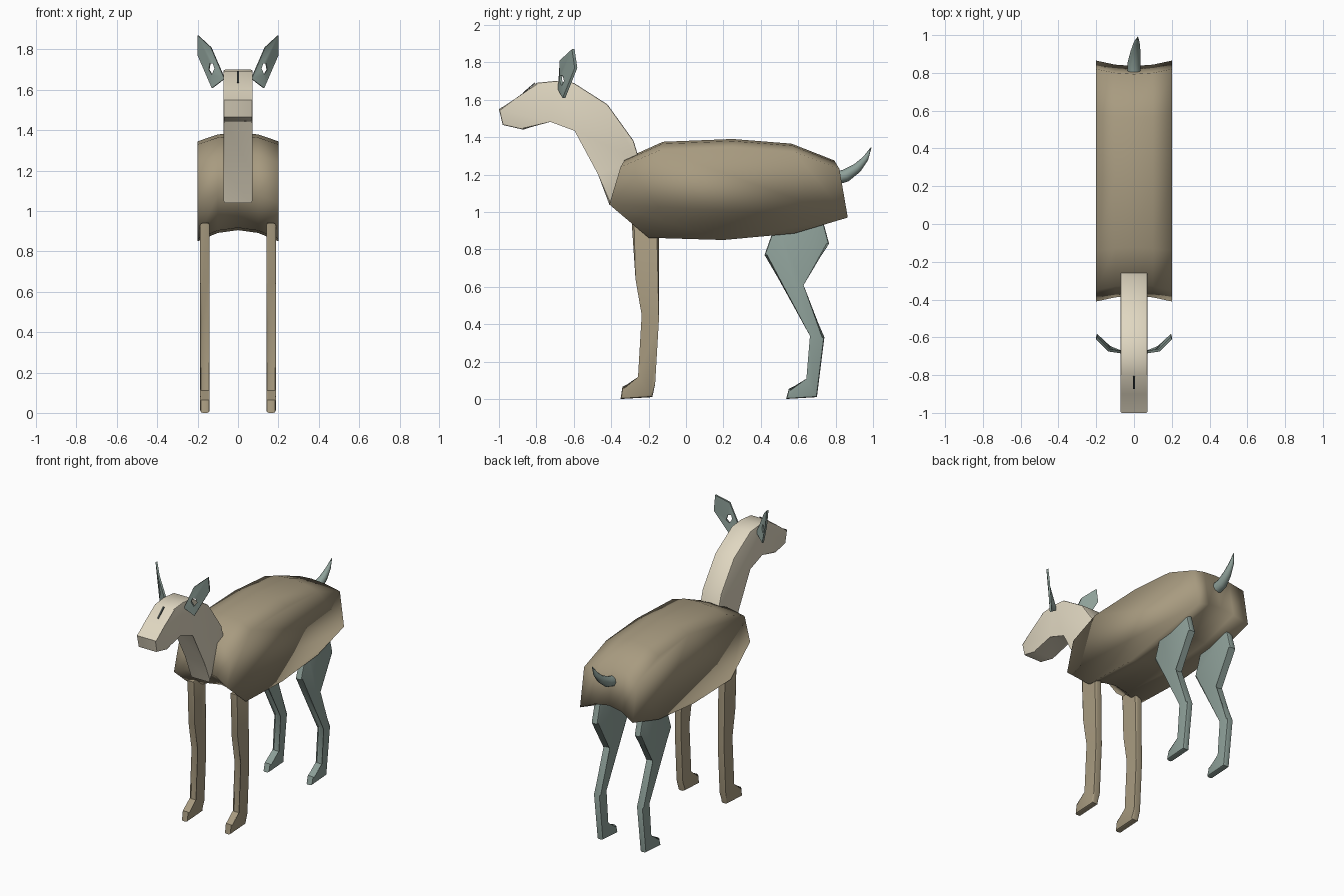
import bpy, bmesh, math
from mathutils import Vector

if "Cube" in bpy.data.objects:
    bpy.data.objects.remove(bpy.data.objects["Cube"])


def lin(c):
    c /= 255
    return c / 12.92 if c <= 0.04045 else ((c + 0.055) / 1.055) ** 2.4


def material(name, r, g, b):
    m = bpy.data.materials.new(name)
    m.diffuse_color = (lin(r), lin(g), lin(b), 1)
    m.use_nodes = True
    m.node_tree.nodes["Principled BSDF"].inputs["Base Color"].default_value = m.diffuse_color
    return m


BROWN = material("fur_brown", 168, 155, 128)
CREAM = material("fur_cream", 224, 215, 193)
GREY = material("grey_green", 142, 160, 153)
DARK = material("dark_grey", 60, 66, 64)


def finish(bm, name, mat, angle=40):
    bmesh.ops.recalc_face_normals(bm, faces=bm.faces[:])
    me = bpy.data.meshes.new(name)
    bm.to_mesh(me)
    bm.free()
    me.materials.append(mat)
    me.shade_smooth()
    if angle < 180:
        me.set_sharp_from_angle(angle=math.radians(angle))
    ob = bpy.data.objects.new(name, me)
    bpy.context.collection.objects.link(ob)
    return ob


def skin(bm, rings, caps=True):
    """Bridge closed rings of points, with n-gon caps."""
    vs = [[bm.verts.new(p) for p in r] for r in rings]
    n = len(vs[0])
    for a, b in zip(vs, vs[1:]):
        for i in range(n):
            j = (i + 1) % n
            bm.faces.new((a[i], a[j], b[j], b[i]))
    if caps:
        bm.faces.new(vs[0])
        bm.faces.new(vs[-1][::-1])
    return vs


def slab(name, profile, x0, x1, mat, bevel):
    """Extrude a (y, z) side profile between x0 and x1, rounding the rims."""
    bm = bmesh.new()
    skin(bm, [[(x, y, z) for y, z in profile] for x in (x0, x1)])
    rims = [e for e in bm.edges if abs(e.verts[0].co.x - e.verts[1].co.x) < 1e-5]
    bmesh.ops.bevel(bm, geom=rims, offset=bevel, segments=2, profile=0.5, affect='EDGES')
    return finish(bm, name, mat)


# Body: side profile swept across the width, middle raised and shortened
side = [(-0.41, 1.04), (-0.35, 1.24), (-0.14, 1.33), (0.25, 1.345), (0.58, 1.32), (0.82, 1.23),
        (0.865, 0.97), (0.58, 0.885), (0.2, 0.85), (-0.2, 0.862)]
rings = []
for x, k in ((-0.2, 0), (-0.1, 0.75), (0, 1), (0.1, 0.75), (0.2, 0)):
    rings.append([(x, 0.23 + (y - 0.23) * (1 - 0.045 * k), z + (0.045 if z > 1.1 else 0.055) * k)
                  for y, z in side])
bm = bmesh.new()
skin(bm, rings)
finish(bm, "body", BROWN, 180)

# Neck and head
head = [(-1.0, 1.55), (-0.98, 1.465), (-0.87, 1.44), (-0.725, 1.49), (-0.59, 1.44), (-0.47, 1.2),
        (-0.41, 1.04), (-0.25, 1.28), (-0.28, 1.38), (-0.42, 1.575), (-0.6, 1.69), (-0.7, 1.70),
        (-0.8, 1.69), (-0.9, 1.605)]
slab("neck_and_head", head, -0.072, 0.072, CREAM, 0.008)

# Slit on the forehead
slab("forehead_mark", [(-0.805, 1.689), (-0.87, 1.634), (-0.873, 1.637), (-0.808, 1.693)],
     -0.006, 0.006, DARK, 0.0005)

# Legs
front = [(-0.29, 0.94), (-0.27, 0.64), (-0.225, 0.45), (-0.245, 0.11), (-0.34, 0.065), (-0.35, 0.0),
         (-0.18, 0.01), (-0.165, 0.08), (-0.145, 0.42), (-0.145, 0.95)]
hind = [(0.48, 0.94), (0.42, 0.77), (0.675, 0.34), (0.655, 0.1), (0.55, 0.055), (0.535, 0.0),
        (0.70, 0.01), (0.74, 0.33), (0.615, 0.61), (0.765, 0.83), (0.73, 0.96), (0.64, 0.99)]
for s, tag in ((-1, "left"), (1, "right")):
    slab("front_leg_" + tag, front, s * 0.14, s * 0.187, BROWN, 0.012)
    slab("hind_leg_" + tag, hind, s * 0.14, s * 0.187, GREY, 0.012)

# Ears: thin curved leaves with a small opening
outer = [(0.068, -0.685, 1.655), (0.13, -0.66, 1.608), (0.2, -0.595, 1.77),
         (0.2, -0.61, 1.87), (0.135, -0.675, 1.81)]
inner = [(0.117, -0.677, 1.705), (0.13, -0.665, 1.675), (0.145, -0.652, 1.70),
         (0.14, -0.66, 1.73), (0.125, -0.675, 1.73)]
back = Vector((-0.004, 0.014, 0))
for s, tag in ((-1, "left"), (1, "right")):
    loops = [outer, inner, [Vector(p) + back for p in inner], [Vector(p) + back for p in outer]]
    bm = bmesh.new()
    vs = skin(bm, [[(s * p[0], p[1], p[2]) for p in r] for r in loops], caps=False)
    for i in range(5):
        j = (i + 1) % 5
        bm.faces.new((vs[3][i], vs[3][j], vs[0][j], vs[0][i]))
    finish(bm, "ear_" + tag, GREY, 50)

# Tail: tapering upturned tube
path = [(0.0, 0.80, 1.18, 0.036), (0.0, 0.855, 1.195, 0.034), (0.008, 0.915, 1.235, 0.026),
        (0.014, 0.96, 1.285, 0.016), (0.02, 0.99, 1.345, 0.002)]
rings = []
for i, (x, y, z, r) in enumerate(path):
    a, b = path[max(i - 1, 0)], path[min(i + 1, len(path) - 1)]
    t = Vector((0, b[1] - a[1], b[2] - a[2])).normalized()
    up = Vector((0, -t.z, t.y))
    rings.append([Vector((x + r * math.cos(k * math.pi / 4), y, z)) + up * r * math.sin(k * math.pi / 4)
                  for k in range(8)])
bm = bmesh.new()
skin(bm, rings)
finish(bm, "tail", GREY, 60)
